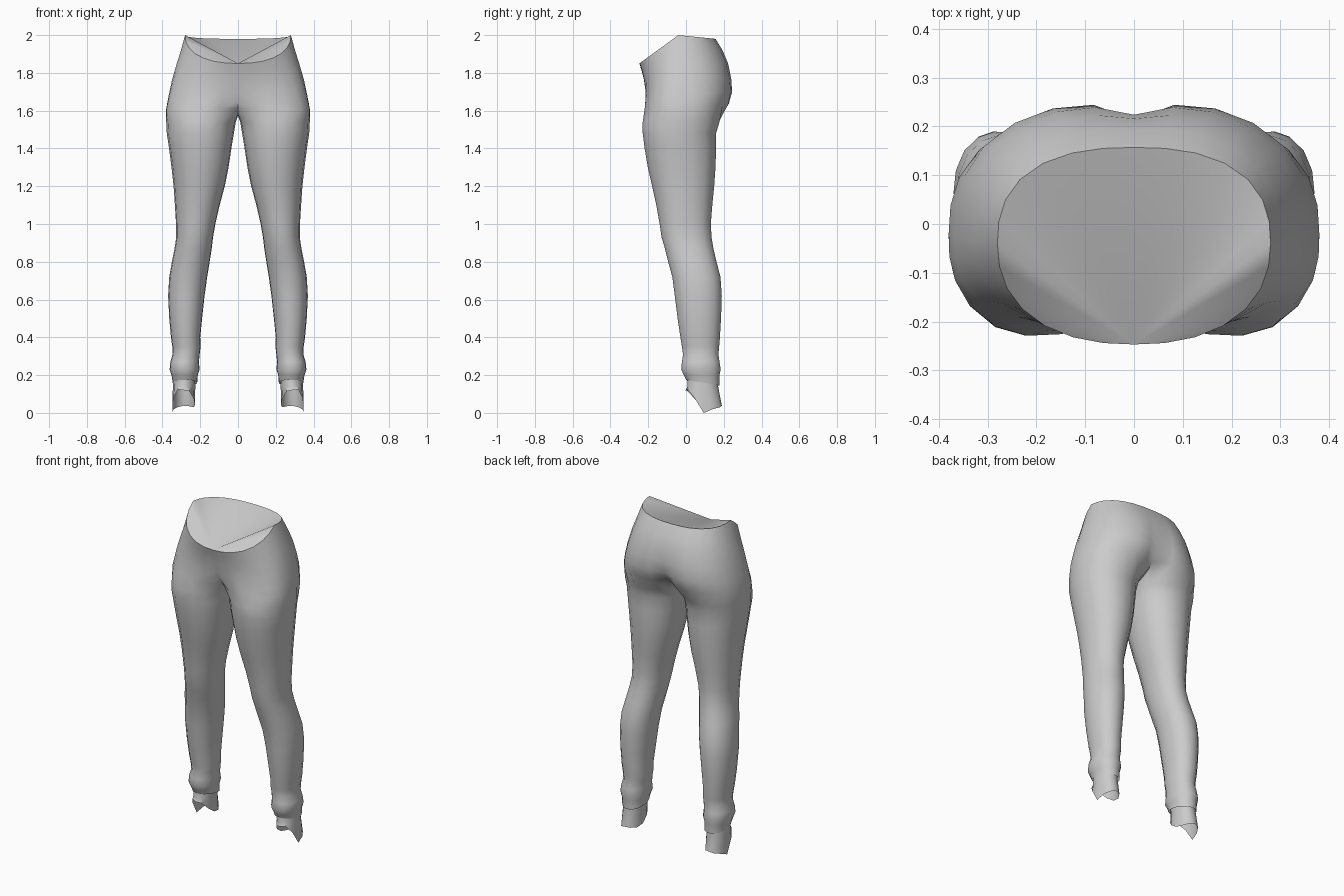
import bpy, bmesh, math

if "Cube" in bpy.data.objects:
    bpy.data.objects.remove(bpy.data.objects["Cube"])

M, K = 14, 3          # outer columns shared by hips and leg, extra inner-thigh columns


def squircle(ang, p):
    """Unit superellipse point as (sin part, cos part)."""
    s, c = math.sin(ang), math.cos(ang)
    r = (abs(s) ** p + abs(c) ** p) ** (-1 / p)
    return s * r, c * r


def bridge(bm, a, b, closed):
    """Quads between an upper and a lower row."""
    n = len(a)
    for i in range(n if closed else n - 1):
        j = (i + 1) % n
        bm.faces.new((a[i], b[i], b[j], a[j]))


def leg_ring(bm, angles, z, x0, x1, y0, y1, p=2.2, tilt=0.0):
    """Closed ring; angle 0 faces the other leg, 90 faces the front."""
    row = []
    for k, d in enumerate(angles):
        s, c = squircle(math.radians(d), p)
        zz = z[k] if isinstance(z, list) else z + tilt * s
        row.append(bm.verts.new(((x0 + x1) / 2 - (x1 - x0) / 2 * c,
                                 (y0 + y1) / 2 - (y1 - y0) / 2 * s, zz)))
    return row


def finish(bm, name, angle):
    me = bpy.data.meshes.new(name)
    bm.to_mesh(me)
    bm.free()
    ob = bpy.data.objects.new(name, me)
    bpy.context.collection.objects.link(ob)
    mod = ob.modifiers.new("mirror", 'MIRROR')
    mod.use_clip = True
    mod.merge_threshold = 0.0005
    bpy.context.view_layer.objects.active = ob
    ob.select_set(True)
    bpy.ops.object.modifier_apply(modifier=mod.name)
    bpy.ops.object.shade_smooth_by_angle(angle=math.radians(angle))
    ob.select_set(False)


# Hips: z front/side/back, half width, y widest/front/back, centre dip front/back, front power
HIPS = [
    (1.85, 2.00, 1.98, .28, -.04, -.247, .157, 0, 0, 2.3),
    (1.81, 1.92, 1.92, .302, -.04, -.234, .197, 0, .005, 2.4),
    (1.76, 1.84, 1.85, .327, -.035, -.222, .228, 0, .012, 2.6),
    (1.70, 1.76, 1.77, .35, -.03, -.217, .246, .012, .022, 2.8),
    (1.65, 1.68, 1.70, .367, -.025, -.222, .253, .04, .04, 2.9),
    (1.61, 1.61, 1.635, .38, -.02, -.226, .238, .075, .07, 3.0),
]
# Leg: z, inner x, outer x, front y, back y
LEG = [
    (1.54, .012, .380, -.230, .178), (1.48, .022, .377, -.230, .160),
    (1.40, .035, .365, -.220, .160), (1.30, .050, .352, -.203, .157),
    (1.20, .070, .341, -.180, .150), (1.10, .097, .334, -.158, .140),
    (1.00, .120, .328, -.140, .132), (0.93, .132, .327, -.130, .136),
    (0.87, .139, .336, -.112, .146), (0.80, .150, .350, -.095, .162),
    (0.72, .163, .364, -.073, .183), (0.62, .177, .370, -.060, .190),
    (0.50, .190, .364, -.045, .186), (0.40, .200, .355, -.030, .180),
    (0.35, .198, .348, -.022, .176), (0.31, .203, .346, -.016, .172),
    (0.27, .207, .358, -.022, .178), (0.23, .203, .362, -.026, .184),
    (0.20, .213, .352, -.012, .178), (0.16, .216, .346, .000, .178),
]

bm = bmesh.new()
rows = []
for zf, zs, zb, a, yc, yf, yb, df, db, pf in HIPS:
    row = []
    for i in range(M + 1):
        ang = math.pi * i / M
        front = i <= M / 2
        s, c = squircle(ang, pf if front else 2.5)
        x = 0 if i in (0, M) else a * s
        dip = math.exp(-(x / .06) ** 2)
        if front:
            y, z = yc + (yf - yc) * c + df * dip, zs + (zf - zs) * c
        else:
            y, z = yc - (yb - yc) * c - db * dip, zs - (zb - zs) * c
        row.append(bm.verts.new((x, y, z)))
    rows.append(row)
for a, b in zip(rows, rows[1:]):
    bridge(bm, a, b, False)

# Closed waist opening
for i in range(1, M):
    bm.faces.new((rows[0][0], rows[0][i], rows[0][i + 1]))

# Crotch seam closes the lowest hip row into a leg loop
seam = [bm.verts.new((0, y, z)) for y, z in ((.10, 1.592), (.01, 1.572), (-.08, 1.582))]
prev = rows[-1] + seam
angles = [35 + 290 * i / M for i in range(M + 1)] + [325 + 17.5 * (k + 1) for k in range(K)]
for z, x0, x1, y0, y1 in LEG:
    ring = leg_ring(bm, angles, z, x0, x1, y0, y1, tilt=.015 if z < .19 else 0)
    bridge(bm, prev, ring, True)
    prev = ring
finish(bm, "leggings", 55)

# Ankle cuffs with a ragged open lower edge
bm = bmesh.new()
steps = [30 * i for i in range(12)]
hem = [.04, .075, .115, .12, .125, .08, .0, .02, .03, .038, .035, .03]
prev = leg_ring(bm, steps, .20, .222, .342, .005, .172)
for z, x0, x1, y0, y1 in ((.14, .226, .345, .008, .170), (hem, .228, .348, -.002, .190)):
    ring = leg_ring(bm, steps, z, x0, x1, y0, y1)
    bridge(bm, prev, ring, True)
    prev = ring
finish(bm, "ankle_cuffs", 40)
